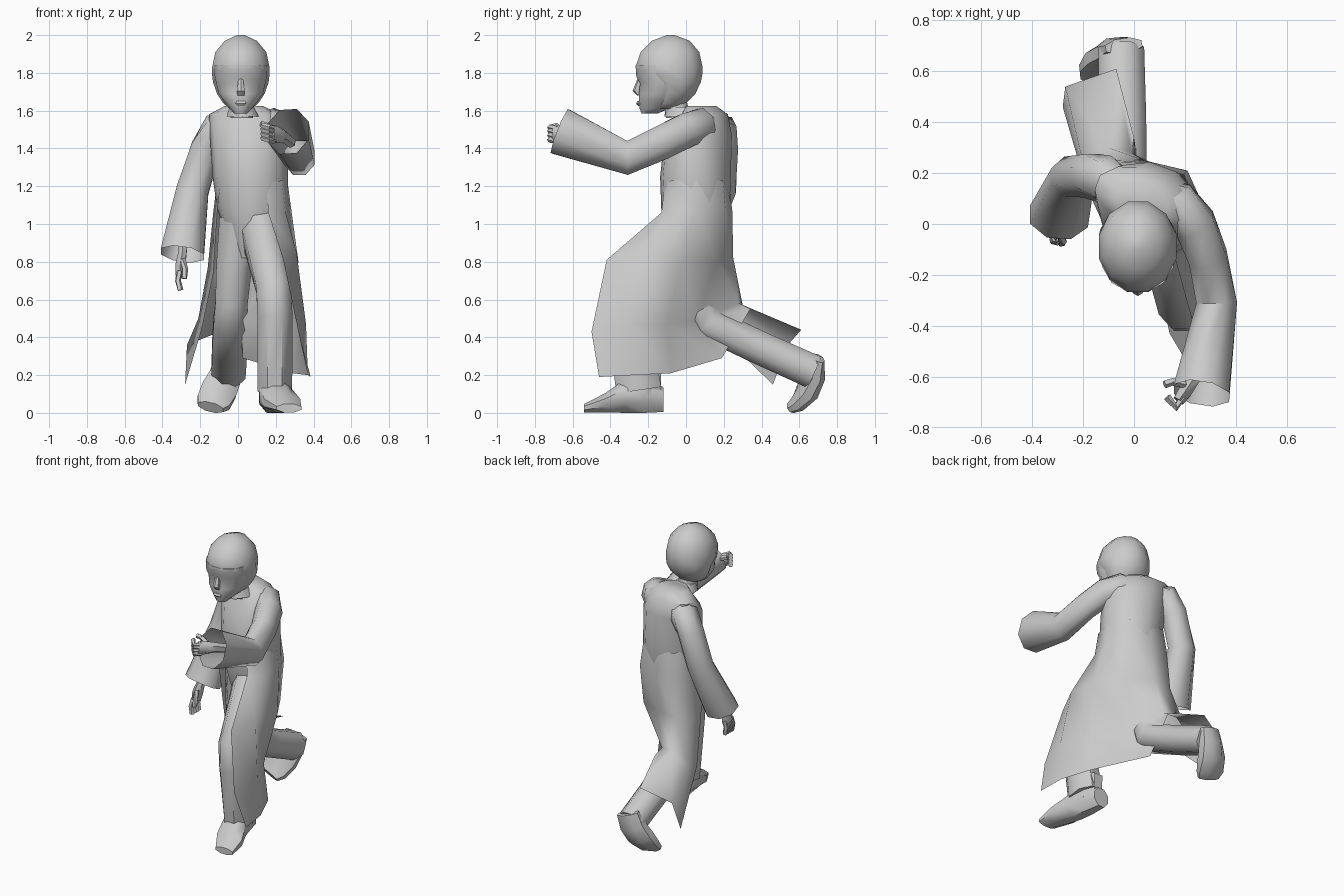
import bpy, bmesh, math
from mathutils import Vector as V


def finish(name, bm, angle=50):
    bmesh.ops.recalc_face_normals(bm, faces=bm.faces)
    me = bpy.data.meshes.new(name)
    bm.to_mesh(me)
    bm.free()
    ob = bpy.data.objects.new(name, me)
    bpy.context.collection.objects.link(ob)
    bpy.ops.object.select_all(action='DESELECT')
    ob.select_set(True)
    bpy.context.view_layer.objects.active = ob
    bpy.ops.object.shade_smooth_by_angle(angle=math.radians(angle))
    return ob


def tube(name, rings, n=8, side=(1, 0, 0), axis=None, caps=(True, True), angle=50):
    """Loft of n-sided rings (x, y, z, half width, half depth) along a path."""
    bm = bmesh.new()
    cs = [V(r[:3]) for r in rings]
    loops = []
    k = 1 / math.cos(math.pi / n)
    for i, r in enumerate(rings):
        if axis:
            t = V(axis)
        else:  # average direction of the neighbouring segments
            steps = [(b - a).normalized() for a, b in zip(cs[max(i - 1, 0):i + 2], cs[max(i - 1, 0) + 1:i + 2])]
            t = sum(steps, V()).normalized()
        s = V(side)
        s = (s - t * s.dot(t)).normalized()
        u = t.cross(s)
        loops.append([bm.verts.new(cs[i] + k * (s * r[3] * math.cos(a) + u * r[4] * math.sin(a)))
                      for a in [2 * math.pi * (j + .5) / n for j in range(n)]])
    for p, q in zip(loops, loops[1:]):
        for j in range(n):
            bm.faces.new((p[j], p[(j + 1) % n], q[(j + 1) % n], q[j]))
    if caps[0]:
        bm.faces.new(loops[0])
    if caps[1]:
        bm.faces.new(loops[-1])
    return finish(name, bm, angle)


def stack(name, rows, n=12, x=0.015):
    """Horizontal loft from rows (z, half width, front y, back y)."""
    return tube(name, [(x, (f + b) / 2, z, w, (b - f) / 2) for z, w, f, b in rows], n, axis=UP)


UP = (0, 0, 1)

# head: hair cap, face and features
stack("hair", [(2.0, .02, -.10, -.06), (1.97, .085, -.18, .02), (1.91, .135, -.24, .07),
               (1.83, .152, -.268, .088), (1.79, .152, -.255, .086), (1.75, .147, -.19, .078),
               (1.69, .126, -.175, .05), (1.64, .093, -.17, 0), (1.61, .058, -.165, -.06)])
stack("face", [(1.84, .14, -.267, 0), (1.78, .138, -.263, 0), (1.745, .13, -.243, 0),
               (1.69, .117, -.25, -.02), (1.65, .09, -.25, -.05), (1.61, .057, -.245, -.09),
               (1.585, .035, -.235, -.15)])
tube("nose", [(.015, -.245, 1.77, .012, .01), (.015, -.26, 1.705, .02, .02), (.015, -.245, 1.68, .018, .012)],
     6, axis=UP)
tube("mouth", [(.015, -.243, 1.65, .022, .012), (.015, -.247, 1.638, .028, .015), (.015, -.24, 1.625, .02, .012)],
     6, axis=UP)
tube("neck", [(.015, -.06, 1.67, .055, .06), (.02, -.04, 1.56, .06, .065)], 8, axis=UP)
tube("collar", [(.02, -.03, 1.62, .065, .07), (.025, -.01, 1.57, .085, .1)], 10, axis=UP)

# torso, turned so the hanging arm sits further back
tube("torso", [(.03, .08, 1.625, .10, .075), (.035, .1, 1.58, .19, .11), (.055, .065, 1.47, .2, .17),
               (.065, .05, 1.25, .195, .18), (.075, .05, 1.08, .18, .175), (.08, .04, .95, .14, .14),
               (.07, .03, .82, .07, .09)], 12, side=(.94, -.34, 0), axis=UP)

# open coat skirt: rows from waist to hem, running round from front edge to front edge
rows = [
    [(.16, -.13, 1.06), (.25, -.09, 1.07), (.283, .05, 1.07), (.21, .21, 1.07),
     (.06, .245, 1.07), (-.07, .24, 1.07), (-.13, .13, 1.07), (-.11, -.06, 1.06)],
    [(.24, -.42, .81), (.31, -.25, .85), (.32, -.02, .8), (.21, .17, .8),
     (.04, .25, .82), (-.09, .25, .8), (-.16, .15, .77), (-.13, .02, .74)],
    [(.32, -.5, .43), (.36, -.3, .47), (.27, -.1, .47), (.02, .05, .49),
     (-.01, .28, .58), (-.10, .3, .57), (-.21, .28, .5), (-.19, .15, .45)],
    [(.385, -.46, .19), (.37, -.28, .2), (.29, -.08, .21), (.025, .19, .29),
     (0, .34, .55), (-.07, .61, .44), (-.27, .54, .36), (-.28, .46, .15)]]
# a row tucked into the torso hides the waist seam
rows.insert(0, [(.068 + (x - .068) * .9, .05 + (y - .05) * .9, z + .16) for x, y, z in rows[0]])
bm = bmesh.new()
grid = [[bm.verts.new(p) for p in r] for r in rows]
for p, q in zip(grid, grid[1:]):
    for j in range(7):
        bm.faces.new((p[j], q[j], q[j + 1], p[j + 1]))
finish("coat_skirt", bm, 70)

# sleeves, flared and open at the cuff
tube("raised_sleeve", [(.06, .12, 1.52, .06, .06), (.17, .08, 1.52, .085, .09), (.24, .0, 1.495, .08, .09),
                       (.29, -.13, 1.43, .075, .09), (.325, -.31, 1.35, .08, .09),
                       (.265, -.665, 1.49, .11, .125)], 8, caps=(True, False))
tube("hanging_sleeve", [(-.01, .13, 1.52, .06, .06), (-.11, .175, 1.5, .085, .09), (-.17, .19, 1.4, .08, .085),
                        (-.24, .185, 1.18, .085, .08), (-.295, .03, .84, .115, .095)], 8, caps=(True, False))


# hands: wrist and palm, four fingers, thumb
def hand(name, palm, fingers, side):
    tube(name + "_palm", palm, 6, side)
    for i, path in enumerate(fingers):
        tube(f"{name}_finger_{i + 1}", [(*p, .013, .013) for p in path], 5, (.3, .5, .8))


hand("hanging_hand", [(-.29, .04, .92, .025, .03), (-.295, .01, .84, .022, .028),
                      (-.305, -.01, .78, .026, .042), (-.31, -.02, .73, .02, .042)],
     [[(-.31, y, .75), (-.318, y - .01, .70), (-.305, y - .015, .65)] for y in (-.055, -.03, -.005, .02)]
     + [[(-.29, -.04, .81), (-.28, -.07, .76), (-.285, -.075, .71)]], (1, 0, 0))
hand("raised_hand", [(.28, -.5, 1.43, .025, .025), (.24, -.6, 1.465, .025, .03), (.2, -.66, 1.475, .027, .04),
                     (.175, -.695, 1.48, .022, .04)],
     [[(.19, -.68, z), (.165, -.72, z + .005), (.13, -.68, z + .015)] for z in (1.44, 1.463, 1.486, 1.505)]
     + [[(.2, -.63, 1.5), (.15, -.62, 1.52), (.12, -.63, 1.53)]], (1, -.6, 0))

# legs: bent forward leg and trailing leg
tube("front_leg", [(.11, .03, 1.02, .11, .13), (.15, -.14, .84, .10, .12), (.19, -.31, .66, .093, .11),
                   (.195, -.31, .52, .093, .11), (.195, -.25, .12, .092, .12)], 8)
tube("back_leg", [(.02, .06, 1.02, .12, .13), (-.02, .07, .78, .095, .11), (-.035, .08, .58, .085, .085),
                  (-.04, .115, .475, .09, .095), (-.045, .4, .34, .093, .088), (-.05, .68, .215, .09, .09)], 8)

# boots with flat soles
tube("front_boot", [(.17, -.12, .07, .055, .065), (.185, -.22, .1, .075, .1), (.2, -.32, .09, .085, .09),
                    (.235, -.43, .053, .095, .05), (.27, -.54, .025, .065, .022)], 8, axis=(0, -1, 0))
tube("front_boot_ankle", [(.185, -.25, .24, .08, .12), (.185, -.245, .08, .07, .11)], 8, axis=UP)
tube("back_boot", [(-.04, .70, .29, .075, .03), (-.065, .68, .2, .085, .055), (-.1, .645, .12, .095, .06),
                   (-.13, .595, .055, .09, .045), (-.145, .56, .03, .07, .03)], 8, side=(.9, .2, .1))
